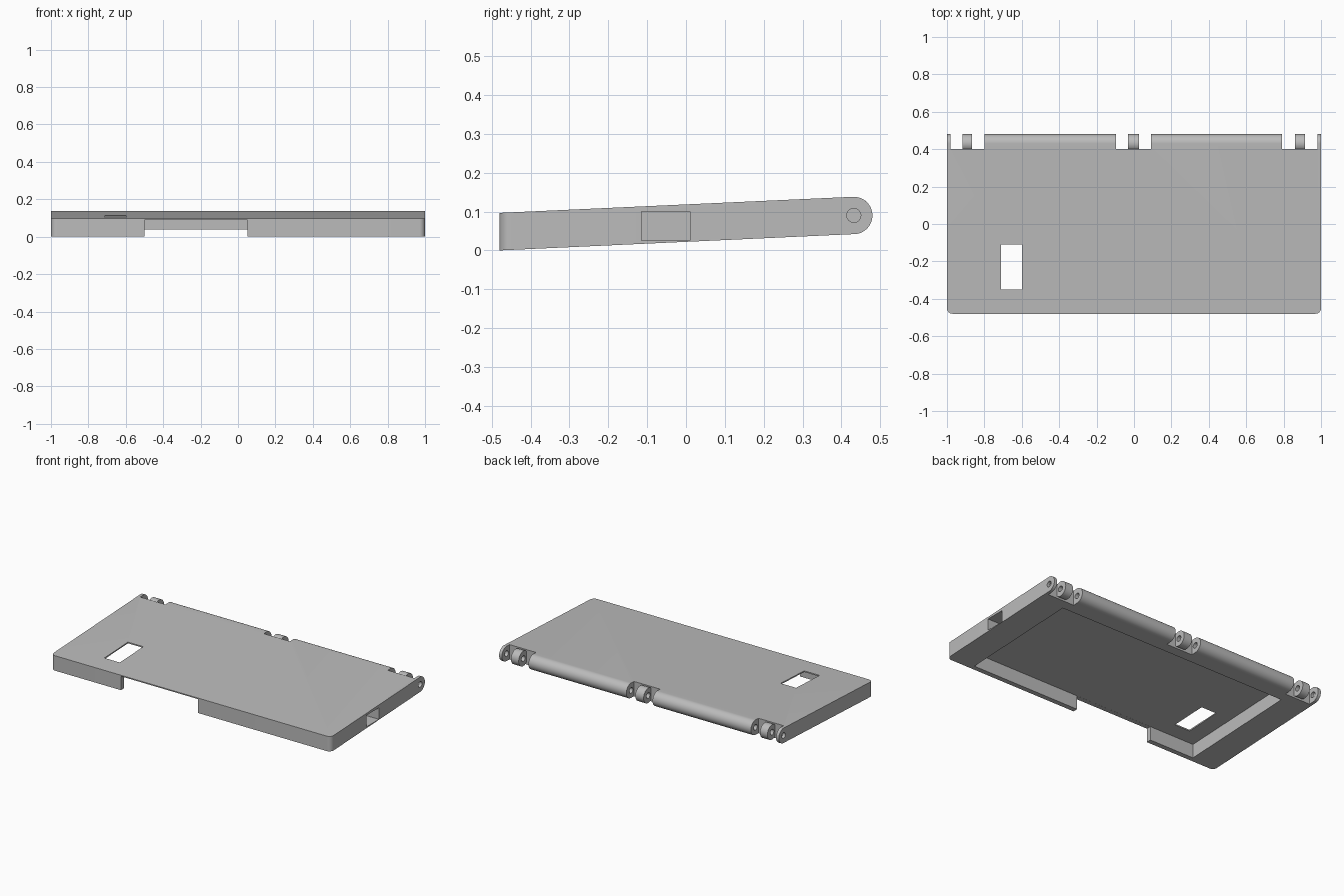
import bpy, bmesh, math

cube = bpy.data.objects.get("Cube")
if cube:
    bpy.data.objects.remove(cube, do_unlink=True)

SLOPE = 0.0455            # rise of the tilted slab
PIN_Y, PIN_Z = 0.432, 0.09
BARREL, PIN = 0.048, 0.018
FRONT = -0.48

grey = bpy.data.materials.new("plain grey")
grey.use_nodes = True
colour = (0.5, 0.5, 0.5, 1)
grey.diffuse_color = colour
grey.node_tree.nodes["Principled BSDF"].inputs["Base Color"].default_value = colour


def top_z(y):
    return PIN_Z + BARREL + SLOPE * (y - PIN_Y + 0.002)


def prism(name, profile, x0, x1):
    """Extrude a (y, z) profile along x."""
    bm = bmesh.new()
    face = bm.faces.new([bm.verts.new((x0, y, z)) for y, z in profile])
    out = bmesh.ops.extrude_face_region(bm, geom=[face])
    verts = [g for g in out["geom"] if isinstance(g, bmesh.types.BMVert)]
    bmesh.ops.translate(bm, verts=verts, vec=(x1 - x0, 0, 0))
    bmesh.ops.recalc_face_normals(bm, faces=bm.faces)
    mesh = bpy.data.meshes.new(name)
    bm.to_mesh(mesh)
    bm.free()
    mesh.materials.append(grey)
    obj = bpy.data.objects.new(name, mesh)
    bpy.context.collection.objects.link(obj)
    return obj


def box(name, x0, x1, y0, y1, z0, z1):
    return prism(name, [(y0, z0), (y1, z0), (y1, z1), (y0, z1)], x0, x1)


def arc(radius, start, end, steps):
    angles = [start + (end - start) * i / steps for i in range(steps + 1)]
    return [(PIN_Y + radius * math.cos(a), PIN_Z + radius * math.sin(a)) for a in angles]


def rod(name, radius, x0, x1):
    return prism(name, arc(radius, 0, 2 * math.pi, 48)[:-1], x0, x1)


def combine(target, tool, operation="DIFFERENCE"):
    tool.hide_render = True
    mod = target.modifiers.new(tool.name, "BOOLEAN")
    mod.operation, mod.solver, mod.object = operation, "EXACT", tool
    bpy.context.view_layer.objects.active = target
    bpy.ops.object.modifier_apply(modifier=mod.name)
    bpy.data.objects.remove(tool, do_unlink=True)


# Tilted slab with a rounded hinge edge at the back
tilt = math.atan(SLOPE)
profile = arc(BARREL, tilt - math.pi / 2, tilt + math.pi / 2, 28)
profile += [(FRONT, top_z(FRONT)), (FRONT, 0)]
cover = prism("hinged_cover", profile, -1, 1)

# Rounded front corners
bm = bmesh.new()
bm.from_mesh(cover.data)
corners = [e for e in bm.edges
           if all(v.co.y < FRONT + 0.01 for v in e.verts)
           and abs(e.verts[0].co.x - e.verts[1].co.x) < 0.01]
bmesh.ops.bevel(bm, geom=corners, offset=0.03, segments=8, profile=0.5, affect="EDGES")
bm.to_mesh(cover.data)
bm.free()

# Pocket underneath, leaving a thin top plate
p0, p1, skin = -0.45, 0.34, 0.008
combine(cover, prism("pocket", [(p0, -0.1), (p1, -0.1), (p1, top_z(p1) - skin),
                                (p0, top_z(p0) - skin)], -0.82, 0.82))

# Front gap, side port and top window
combine(cover, box("front_gap", -0.5, 0.05, -0.6, p0 + 0.01, -0.1, 0.0895))
combine(cover, box("side_port", 0.75, 1.1, -0.115, 0.01, 0.026, 0.1))
combine(cover, box("window", -0.71, -0.6, -0.35, -0.11, 0.05, 0.3))

# Hinge notches, each with a knuckle in the middle
hinges = [(-0.98, -0.8, -0.918, -0.865),
          (-0.097, 0.09, -0.033, 0.026),
          (0.79, 0.98, 0.86, 0.915)]
for n0, n1, k0, k1 in hinges:
    combine(cover, box("notch", n0, n1, 0.402, 0.6, -0.1, 0.3))
for n0, n1, k0, k1 in hinges:
    combine(cover, rod("knuckle", BARREL, k0, k1), "UNION")

# Pin holes, blind inside the long barrels
for h0, h1 in [(-1.1, -0.7), (-0.2, 0.19), (0.69, 1.1)]:
    combine(cover, rod("pin_hole", PIN, h0, h1))

bpy.ops.object.select_all(action="DESELECT")
cover.select_set(True)
bpy.context.view_layer.objects.active = cover
bpy.ops.object.shade_smooth_by_angle(angle=math.radians(30))
